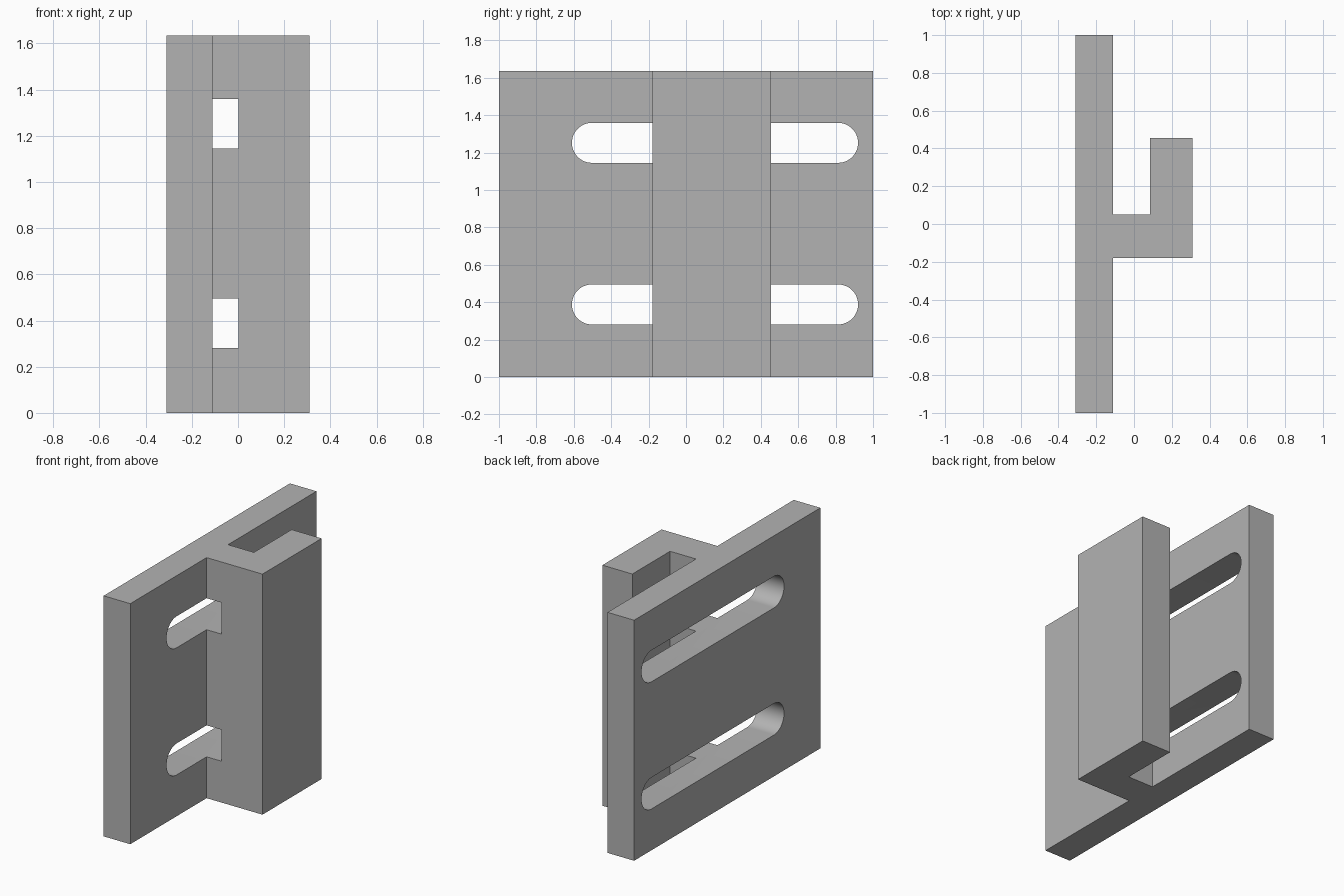
import bpy, bmesh
from math import sin, cos, pi

cube = bpy.data.objects.get("Cube")
if cube:
    bpy.data.objects.remove(cube, do_unlink=True)

HEIGHT = 1.635

# Single grey finish
grey = bpy.data.materials.new("plain_grey")
grey.use_nodes = True
colour = (0.45, 0.45, 0.45, 1)
grey.diffuse_color = colour
grey.node_tree.nodes["Principled BSDF"].inputs["Base Color"].default_value = colour


def prism(name, outline, offset):
    """Extrude a closed outline of 3D points along an offset vector."""
    bm = bmesh.new()
    face = bm.faces.new([bm.verts.new(p) for p in outline])
    ext = bmesh.ops.extrude_face_region(bm, geom=[face])
    moved = [v for v in ext["geom"] if isinstance(v, bmesh.types.BMVert)]
    bmesh.ops.translate(bm, verts=moved, vec=offset)
    bmesh.ops.recalc_face_normals(bm, faces=bm.faces)
    mesh = bpy.data.meshes.new(name)
    bm.to_mesh(mesh)
    bm.free()
    mesh.materials.append(grey)
    obj = bpy.data.objects.new(name, mesh)
    bpy.context.collection.objects.link(obj)
    return obj


def slot_outline(x, y0, y1, z, r, steps=24):
    """Rounded slot outline in the y-z plane."""
    ends = ((y1 - r, -pi / 2), (y0 + r, pi / 2))
    return [(x, y + r * cos(a + pi * i / steps), z + r * sin(a + pi * i / steps))
            for y, a in ends for i in range(steps + 1)]


# Flat plate with a hooked rail, as one upright extrusion
back, plate, arm, tip = -0.31, -0.11, 0.085, 0.31
profile = [(back, -1), (plate, -1), (plate, -0.18), (tip, -0.18), (tip, 0.455),
           (arm, 0.455), (arm, 0.05), (plate, 0.05), (plate, 1), (back, 1)]
bracket = prism("slotted_hook_bracket", [(x, y, 0) for x, y in profile], (0, 0, HEIGHT))

# Two long slots through the plate and partway into the web
for z in (0.388, 1.252):
    cutter = prism("slot_cutter", slot_outline(-0.5, -0.61, 0.92, z, 0.107), (0.503, 0, 0))
    cutter.hide_render = True
    mod = bracket.modifiers.new("slot", 'BOOLEAN')
    mod.operation = 'DIFFERENCE'
    mod.solver = 'EXACT'
    mod.object = cutter
    bpy.context.view_layer.objects.active = bracket
    bpy.ops.object.modifier_apply(modifier=mod.name)
    bpy.data.objects.remove(cutter, do_unlink=True)

# Smooth slot ends, crisp edges elsewhere
bpy.ops.object.select_all(action='DESELECT')
bracket.select_set(True)
bpy.context.view_layer.objects.active = bracket
bpy.ops.object.shade_smooth_by_angle()
